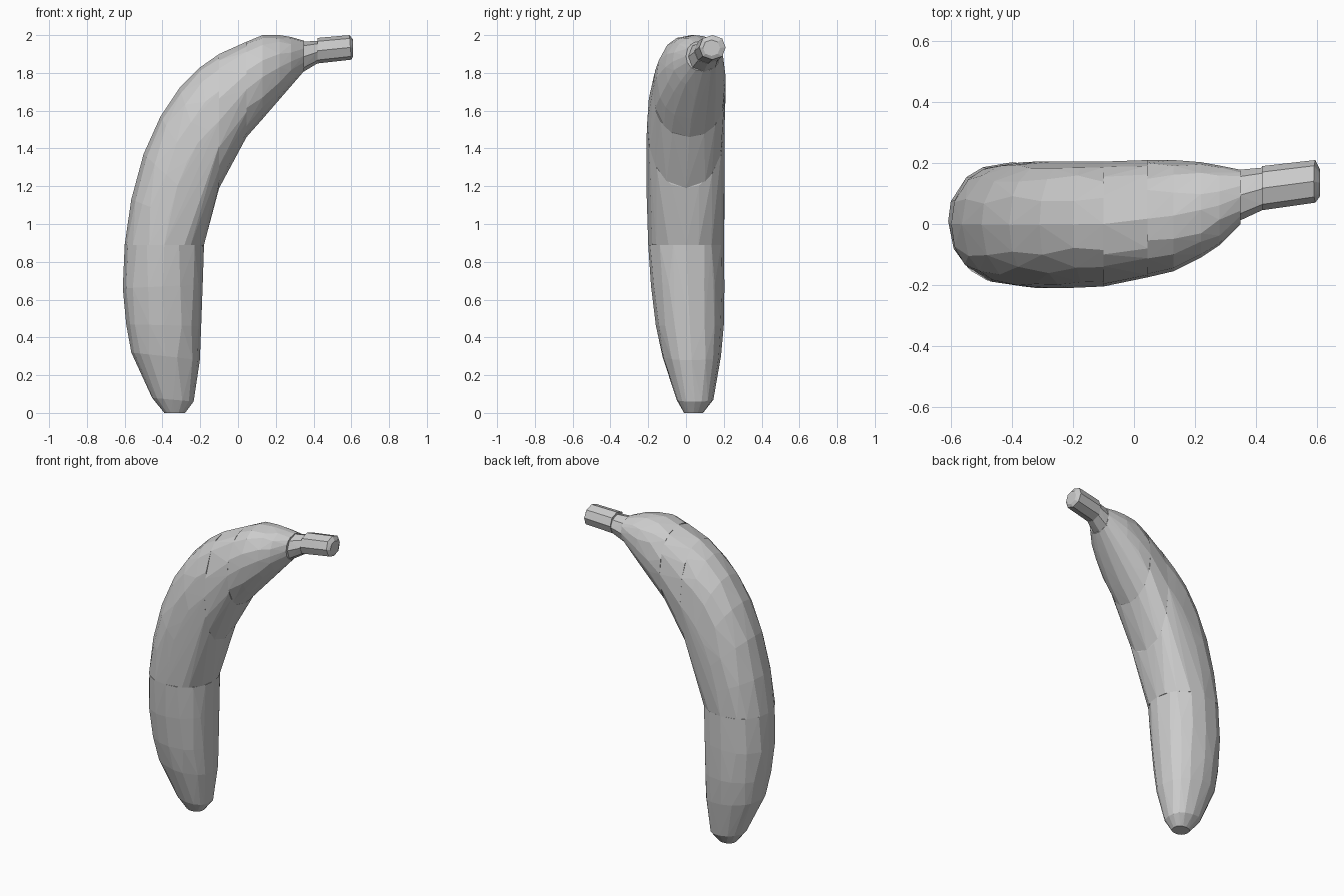
import bpy, bmesh, random
from math import sin, cos, pi, copysign
from mathutils import Vector

if "Cube" in bpy.data.objects:
    bpy.data.objects.remove(bpy.data.objects["Cube"])

random.seed(4)


def ring(sec, sides, power, wobble):
    """Rounded section between an outer and an inner profile point."""
    ox, oz, ix, iz, y0, y1 = sec
    a = Vector((ox, (y0 + y1) / 2, oz))
    b = Vector((ix, (y0 + y1) / 2, iz))
    mid, half = (a + b) / 2, (a - b) / 2
    pts = []
    for i in range(sides):
        t = 2 * pi * i / sides
        if i % (sides // 4):
            t += random.uniform(-wobble, wobble)
        c = copysign(abs(cos(t)) ** power, cos(t))
        s = copysign(abs(sin(t)) ** power, sin(t))
        pts.append(mid + half * c + Vector((0, (y1 - y0) / 2 * s, 0)))
    return pts


def hull_part(name, sections, sides=16, power=0.9, wobble=0.1):
    """Faceted convex piece wrapped around its sections."""
    bm = bmesh.new()
    for sec in sections:
        for p in ring(sec, sides, power, wobble):
            bm.verts.new(p)
    res = bmesh.ops.convex_hull(bm, input=bm.verts[:])
    junk = {g for g in res["geom_interior"] + res["geom_unused"]
            if isinstance(g, bmesh.types.BMVert)}
    bmesh.ops.delete(bm, geom=list(junk), context='VERTS')
    bmesh.ops.recalc_face_normals(bm, faces=bm.faces[:])
    me = bpy.data.meshes.new(name)
    bm.to_mesh(me)
    bm.free()
    ob = bpy.data.objects.new(name, me)
    bpy.context.collection.objects.link(ob)


# Sections: outer x, outer z, inner x, inner z, y min, y max
waist = (-0.60, 0.89, -0.18, 0.89, -0.20, 0.20)
shoulder = (-0.10, 1.90, -0.10, 1.19, -0.205, 0.205)
upper = (0.045, 1.965, 0.045, 1.46, -0.175, 0.21)

# Lower half with the rounded tip
hull_part("lower_body", [
    (-0.39, 0.0, -0.28, 0.0, -0.01, 0.09),
    (-0.455, 0.08, -0.235, 0.06, -0.05, 0.145),
    (-0.565, 0.32, -0.202, 0.28, -0.125, 0.185),
    (-0.592, 0.47, -0.195, 0.46, -0.16, 0.20),
    (-0.61, 0.66, -0.187, 0.68, -0.185, 0.203),
    waist])

# Curved main section
hull_part("middle_body", [
    waist,
    (-0.565, 1.13, -0.16, 0.97, -0.205, 0.203),
    (-0.50, 1.37, -0.14, 1.04, -0.21, 0.205),
    (-0.41, 1.57, -0.125, 1.10, -0.21, 0.205),
    (-0.31, 1.72, -0.115, 1.14, -0.21, 0.205),
    (-0.20, 1.83, -0.107, 1.165, -0.207, 0.205),
    shoulder])

# Narrow band and tapering top
hull_part("upper_band", [shoulder, upper])
hull_part("top_taper", [
    upper,
    (0.13, 2.0, 0.13, 1.556, -0.155, 0.21),
    (0.22, 2.0, 0.22, 1.66, -0.11, 0.203),
    (0.28, 1.99, 0.28, 1.73, -0.07, 0.192),
    (0.35, 1.97, 0.35, 1.81, 0.0, 0.178)])

# Neck and stem
hull_part("neck", [
    (0.345, 1.965, 0.345, 1.805, 0.01, 0.178),
    (0.42, 1.97, 0.42, 1.85, 0.045, 0.185)], 8, 0.9, 0)
hull_part("stem", [
    (0.42, 1.985, 0.42, 1.85, 0.045, 0.19),
    (0.59, 2.0, 0.60, 1.87, 0.07, 0.21),
    (0.61, 1.975, 0.61, 1.89, 0.09, 0.18)], 8, 0.9, 0)
